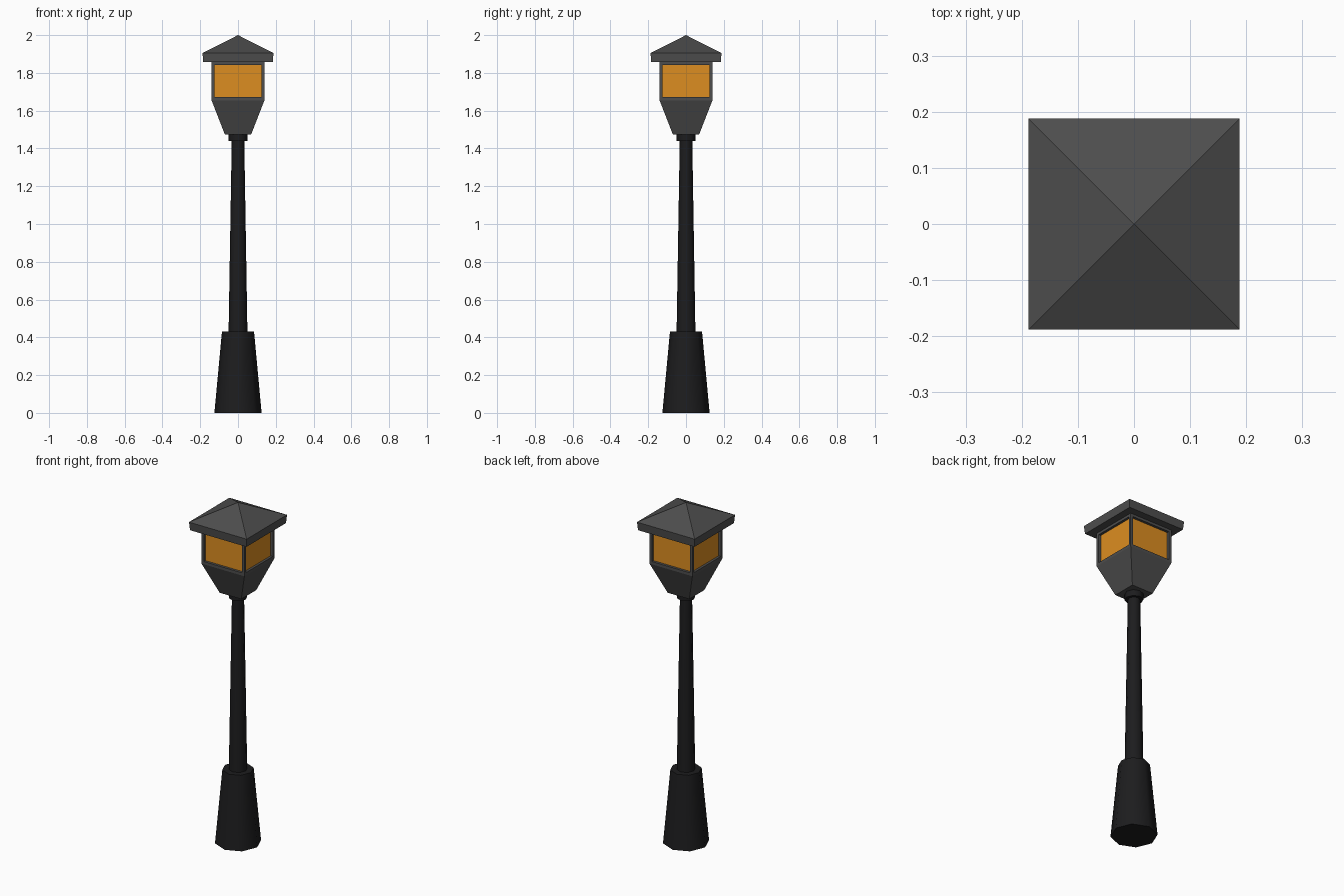
import bpy, bmesh, math

if "Cube" in bpy.data.objects:
    bpy.data.objects.remove(bpy.data.objects["Cube"])

def material(name, rgb):
    m = bpy.data.materials.new(name)
    m.diffuse_color = (*rgb, 1)
    m.use_nodes = True
    m.node_tree.nodes["Principled BSDF"].inputs["Base Color"].default_value = m.diffuse_color
    return m

BLACK = material("black_metal", (0.012, 0.012, 0.013))
GREY = material("dark_grey_metal", (0.075, 0.075, 0.075))
AMBER = material("amber_glass", (0.72, 0.27, 0.015))

def add_object(name, bm, *mats):
    mesh = bpy.data.meshes.new(name)
    bmesh.ops.recalc_face_normals(bm, faces=bm.faces[:])
    bm.to_mesh(mesh)
    bm.free()
    for m in mats:
        mesh.materials.append(m)
    ob = bpy.data.objects.new(name, mesh)
    bpy.context.collection.objects.link(ob)
    return ob

def loft(profile, sides, turn=0.0):
    """Stack regular polygons (radius, z); radius 0 closes to a point."""
    bm = bmesh.new()
    rings = []
    for r, z in profile:
        n = sides if r else 1
        rings.append([bm.verts.new((r * math.cos(turn + 2 * math.pi * i / sides),
                                    r * math.sin(turn + 2 * math.pi * i / sides), z))
                      for i in range(n)])
    for a, b in zip(rings, rings[1:]):
        for i in range(sides):
            j = (i + 1) % sides
            bm.faces.new((a[i], a[j], b[0]) if len(b) == 1 else (a[i], a[j], b[j], b[i]))
    for ring in (rings[0], rings[-1]):
        if len(ring) > 2:
            bm.faces.new(ring)
    bmesh.ops.recalc_face_normals(bm, faces=bm.faces[:])
    return bm

def square(profile):
    """Square loft from (half width, z) pairs."""
    return loft([(h * math.sqrt(2), z) for h, z in profile], 4, math.pi / 4)

# Octagonal post parts, smooth around the sides
for name, profile in (
    ("base", [(0.125, 0), (0.085, 0.43)]),
    ("pole", [(0.05, 0.42), (0.033, 1.45)]),
    ("collar", [(0.05, 1.44), (0.05, 1.477)]),
):
    ob = add_object(name, loft(profile, 8), BLACK)
    bpy.ops.object.select_all(action='DESELECT')
    ob.select_set(True)
    bpy.context.view_layer.objects.active = ob
    bpy.ops.object.shade_smooth_by_angle(angle=math.radians(50))

# Lantern body with four recessed amber panes
bm = square([(0.07, 1.475), (0.14, 1.655), (0.14, 1.858)])
panes = [f for f in bm.faces if abs(f.normal.z) < 0.1]
bmesh.ops.inset_individual(bm, faces=panes, thickness=0.023)
bmesh.ops.inset_individual(bm, faces=panes, thickness=0.0005, depth=-0.014)
for f in panes:
    f.material_index = 1
add_object("lantern", bm, GREY, AMBER)

# Pyramid roof with a slightly tapered rim
add_object("roof", square([(0.184, 1.857), (0.188, 1.905), (0, 2.0)]), GREY)
